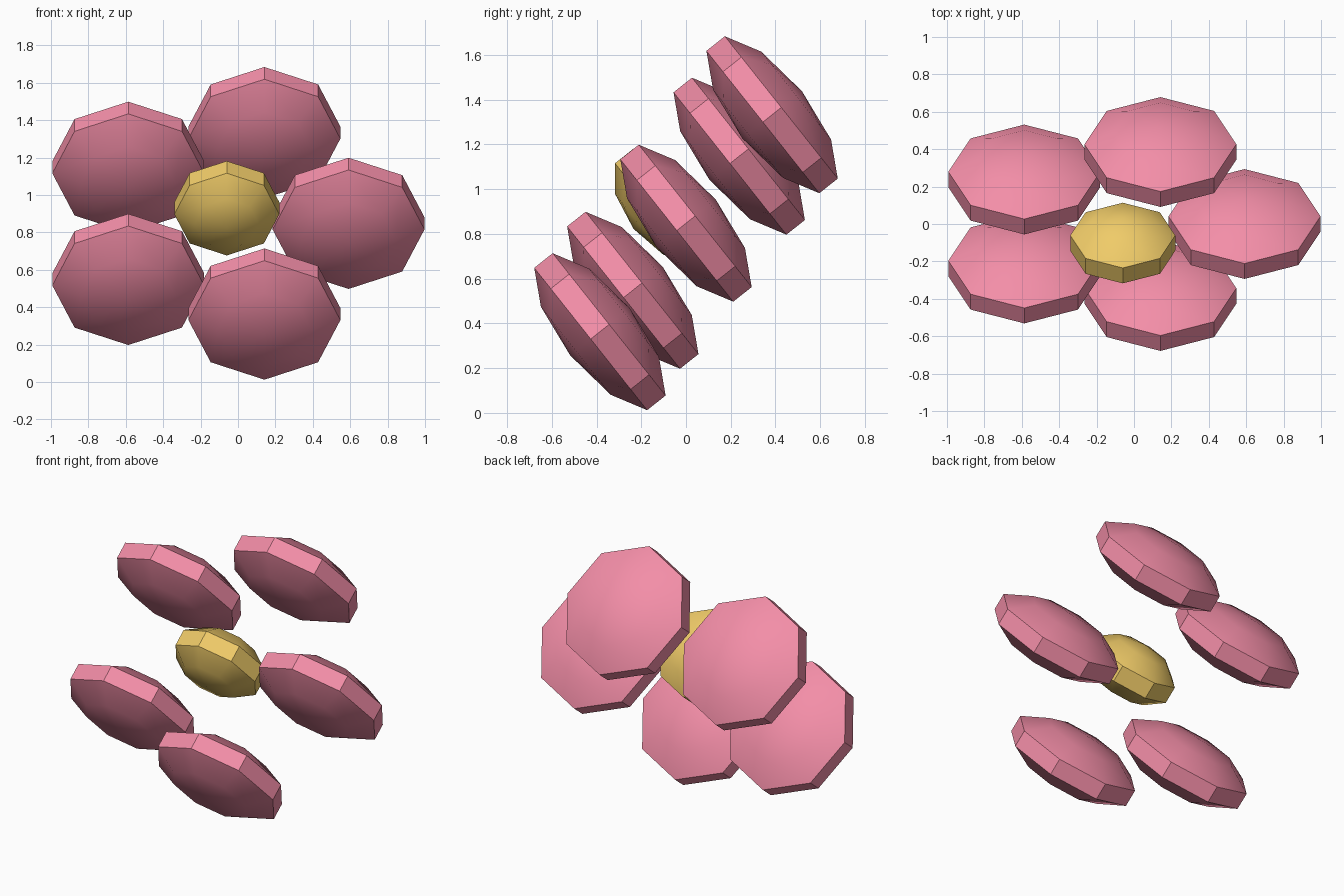
import bpy
import math
from mathutils import Matrix, Vector

if "Cube" in bpy.data.objects:
    bpy.data.objects.remove(bpy.data.objects["Cube"])

TILT = 0.9      # lean of the whole blossom and of each petal
RING = 0.651    # distance of the petals from the middle
MIDDLE = Vector((-0.06, 0.0, 0.848))
flower_frame = Matrix.Rotation(TILT, 3, 'X')


def material(name, color):
    mat = bpy.data.materials.new(name)
    mat.diffuse_color = color
    mat.use_nodes = True
    mat.node_tree.nodes["Principled BSDF"].inputs["Base Color"].default_value = mat.diffuse_color
    return mat


def flat_ball(name, offset, radius, height, mat):
    # low-poly squashed ball placed in the tilted flower plane
    bpy.ops.mesh.primitive_uv_sphere_add(
        segments=8, ring_count=5, radius=1,
        location=MIDDLE + flower_frame @ Vector(offset),
        rotation=(-TILT, 0, 0))
    ob = bpy.context.object
    ob.name = name
    ob.scale = (radius, radius, height)
    bpy.ops.object.transform_apply(location=False, rotation=False, scale=True)
    bpy.ops.object.shade_smooth_by_angle(angle=math.radians(30))
    ob.data.materials.append(mat)
    return ob


pink = material("petal_pink", (0.9, 0.27, 0.39, 1))
yellow = material("center_yellow", (0.87, 0.6, 0.14, 1))

# five petals around the middle
for i in range(5):
    a = math.tau * i / 5
    flat_ball(f"petal_{i + 1}", (RING * math.cos(a), RING * math.sin(a), 0),
              0.427, 0.17, pink)

# raised flower center
flat_ball("flower_center", (0, 0, 0.13), 0.295, 0.17, yellow)
